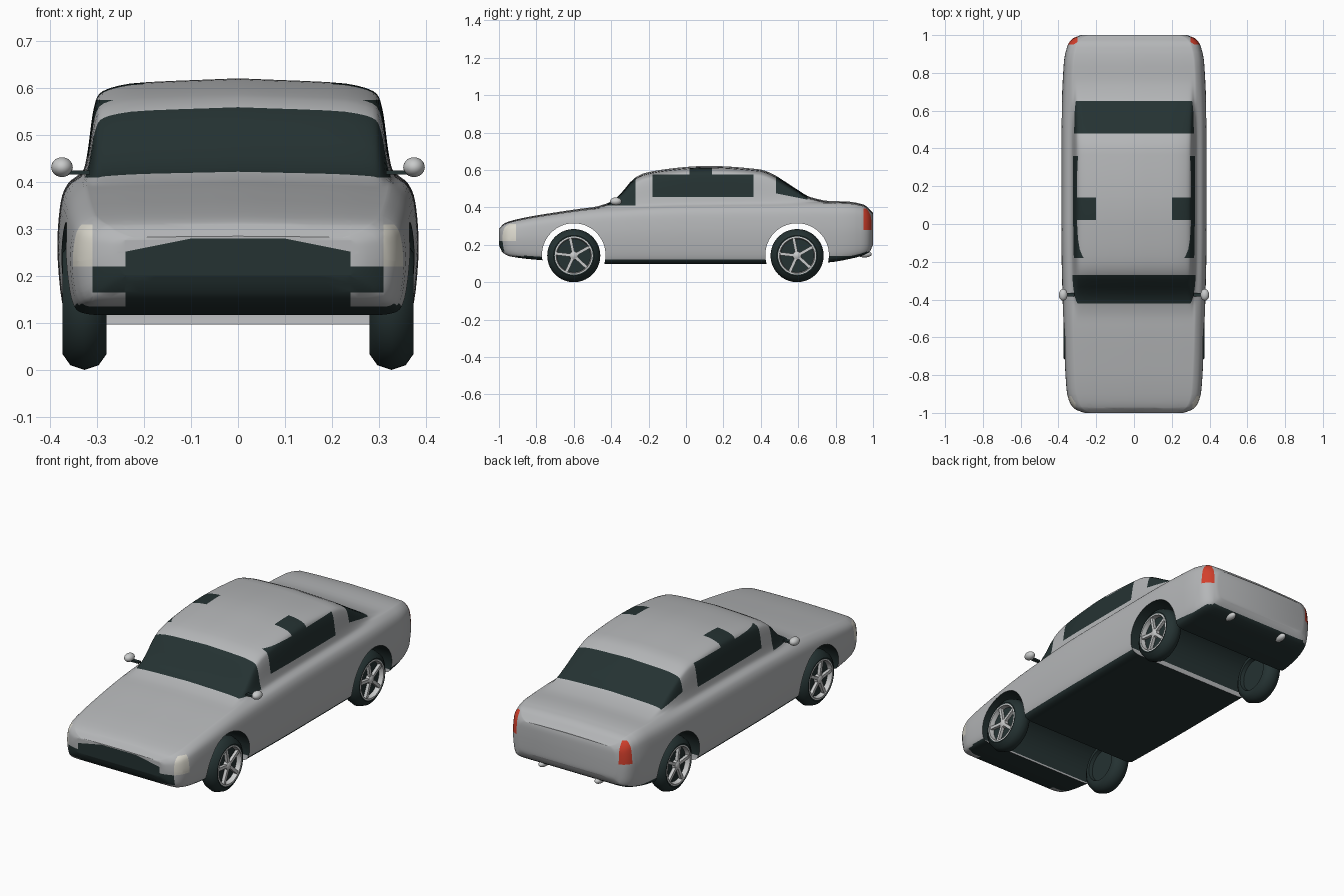
import bpy, bmesh, math
from mathutils import Vector, Matrix

if "Cube" in bpy.data.objects:
    bpy.data.objects.remove(bpy.data.objects["Cube"], do_unlink=True)


def material(name, rgb, roughness=0.5):
    mat = bpy.data.materials.new(name)
    mat.use_nodes = True
    mat.diffuse_color = (*rgb, 1)
    shader = mat.node_tree.nodes["Principled BSDF"]
    shader.inputs["Base Color"].default_value = (*rgb, 1)
    shader.inputs["Roughness"].default_value = roughness
    return mat


PAINT = material("silver paint", (0.46, 0.47, 0.48))
DARK = material("dark glass and rubber", (0.018, 0.032, 0.032))
CREAM = material("headlight cream", (0.72, 0.70, 0.62))
RED = material("tail light red", (0.65, 0.05, 0.025))
METAL = material("bright metal", (0.58, 0.59, 0.59))


def finish(name, bm, mats, angle=40):
    """Turn a bmesh into a smooth shaded object."""
    bmesh.ops.recalc_face_normals(bm, faces=bm.faces)
    mesh = bpy.data.meshes.new(name)
    bm.to_mesh(mesh)
    bm.free()
    obj = bpy.data.objects.new(name, mesh)
    bpy.context.collection.objects.link(obj)
    for mat in mats:
        mesh.materials.append(mat)
    smooth(obj, angle)
    return obj


def smooth(obj, angle):
    bpy.ops.object.select_all(action="DESELECT")
    obj.select_set(True)
    bpy.context.view_layer.objects.active = obj
    bpy.ops.object.shade_smooth_by_angle(angle=math.radians(angle))


def curve(keys, t):
    """Smooth interpolation through (position, value) keys without overshoot."""
    if t <= keys[0][0]:
        return keys[0][1]
    if t >= keys[-1][0]:
        return keys[-1][1]
    slopes = [(b[1] - a[1]) / (b[0] - a[0]) for a, b in zip(keys, keys[1:])]

    def tangent(i):
        if i == 0 or i == len(slopes):
            return slopes[min(i, len(slopes) - 1)]
        a, b = slopes[i - 1], slopes[i]
        return 2 * a * b / (a + b) if a * b > 0 else 0

    i = next(k for k in range(len(slopes)) if t <= keys[k + 1][0])
    (t0, v0), (t1, v1) = keys[i], keys[i + 1]
    h = t1 - t0
    s = (t - t0) / h
    rest = 1 - s
    return (v0 * (1 + 2 * s) * rest * rest + v1 * s * s * (3 - 2 * s)
            + h * s * rest * (tangent(i) * rest - tangent(i + 1) * s))


# Body profiles along the length: half width, underside, bonnet line, cabin rise
WIDTH = [(-1, .26), (-.985, .305), (-.95, .338), (-.88, .357), (-.5, .375), (0, .385),
         (.5, .385), (.85, .372), (.95, .35), (.985, .32), (1, .28)]
UNDER = [(-1, .2), (-.985, .165), (-.95, .14), (-.8, .12), (-.45, .097),
         (.45, .097), (.75, .105), (.9, .13), (.98, .16), (1, .2)]
BONNET = [(-1, .285), (-.97, .315), (-.9, .337), (-.75, .365), (-.45, .405),
          (0, .43), (.6, .435), (.85, .432), (.95, .415), (1, .37)]
CABIN = [(-.48, 0), (-.4, .022), (-.35, .06), (-.28, .135), (-.23, .16), (-.1, .178),
         (.1, .19), (.4, .168), (.45, .15), (.58, .07), (.66, .022), (.75, 0)]
# Section: (share of width, share of body height) and (share of width, share of cabin)
LOWER = [(0, 0), (.8, 0), (.93, .03), (.975, .15), (1, .5), (.98, .78), (.94, .89)]
UPPER = [(.86, 0), (.835, .2), (.8, .7), (.77, .87), (.6, .97), (0, 1)]
STEPS = 4


def section(y):
    """Closed outline of the body at one station."""
    w, b, h, d = (curve(k, y) for k in (WIDTH, UNDER, BONNET, CABIN))
    s = h - b
    pts = [(w * u, b + v * s) for u, v in LOWER]
    pts += [(w * u, h - .035 * s * (u / .86) ** 2 + v * d) for u, v in UPPER]
    xs = [(i, p[0]) for i, p in enumerate(pts)]
    zs = [(i, p[1]) for i, p in enumerate(pts)]
    ts = [i / STEPS for i in range((len(pts) - 1) * STEPS + 1)]
    half = [Vector((curve(xs, t), y, curve(zs, t))) for t in ts]
    return half + [Vector((-p.x, y, p.z)) for p in half[-2:0:-1]]


def cut(bm, point, normal, y_min, y_max):
    """Slice the surface so that painted edges are clean."""
    faces = [f for f in bm.faces if y_min < f.calc_center_median().y < y_max]
    geom = faces + list({e for f in faces for e in f.edges}) + list({v for f in faces for v in f.verts})
    bmesh.ops.bisect_plane(bm, geom=geom, plane_co=point, plane_no=normal, dist=1e-5)


# Body shell
stations = {round(-1 + i / 30, 3) for i in range(61)}
stations |= {s * v for s in (-1, 1) for v in (.995, .985, .975, .95, .91)}
stations |= {-.42, -.27, -.18, .02, .14, .36, .48, .65}
bm = bmesh.new()
rings = [[bm.verts.new(p) for p in section(y)] for y in sorted(stations)]
n = len(rings[0])
for a, b in zip(rings, rings[1:]):
    for i in range(n):
        j = (i + 1) % n
        bm.faces.new((a[i], a[j], b[j], b[i]))
for ring in (rings[0], rings[-1]):
    for i in range(n // 2):
        corners = (ring[i], ring[i + 1], ring[n - i - 1], ring[(n - i) % n])
        bm.faces.new(tuple(dict.fromkeys(corners)))
for z in (.455, .575):
    cut(bm, (0, 0, z), (0, 0, 1), -.18, .36)
cut(bm, (0, 0, .41), (0, 0, 1), -.42, -.27)
cut(bm, (0, .48, .475), (0, .2, 1), .48, .65)
cut(bm, (0, 0, .12), (0, 0, 1), -.5, .5)
cut(bm, (0, 0, .14), (0, 0, 1), .5, 1.1)
for z in (.135, .165, .22, .31):
    cut(bm, (0, 0, z), (0, 0, 1), -1.1, -.9)
for z in (.28, .395):
    cut(bm, (0, 0, z), (0, 0, 1), .94, 1.1)
for side in (-1, 1):
    cut(bm, (side * .2, 0, 0), (1, 0, 0), .02, .14)
    cut(bm, (side * .3, 0, 0), (1, 0, 0), .94, 1.1)
    cut(bm, (side * .1, 0, .28), (side * .2, 0, 1), -1.1, -.9)
    for x in (.24, .31):
        cut(bm, (side * x, 0, 0), (1, 0, 0), -1.1, -.9)
body = finish("body", bm, [PAINT, DARK, CREAM, RED])

# Wheel arches cut right through the body
AXLES = (-.6, .594)
ARCH = .17
HUB_Z = .142
for y in AXLES:
    bm = bmesh.new()
    turn = Matrix.Translation((0, y, HUB_Z + .003)) @ Matrix.Rotation(math.pi / 2, 4, "Y")
    bmesh.ops.create_cone(bm, cap_ends=True, segments=64, radius1=ARCH, radius2=ARCH, depth=1, matrix=turn)
    cutter = finish("arch_cutter", bm, [])
    mod = body.modifiers.new("arch", "BOOLEAN")
    mod.operation, mod.solver, mod.object = "DIFFERENCE", "EXACT", cutter
    bpy.context.view_layer.objects.active = body
    bpy.ops.object.modifier_apply(modifier=mod.name)
    bpy.data.objects.remove(cutter, do_unlink=True)


def colour(c, normal):
    """Material slot of a body face: 0 paint, 1 dark, 2 headlight, 3 tail light."""
    x, y, z = abs(c.x), c.y, c.z
    if any(math.hypot(y - a, z - HUB_Z - .003) < ARCH + .0002 for a in AXLES):
        return int(z > .13 and x < .28)
    if -.42 < y < -.27 and z > .41 or .48 < y < .65 and z > .475 - .2 * (y - .48):
        return 1
    if -.18 < y < .36 and .455 < z < .575:
        return 1
    if .02 < y < .14 and z > .57 and x > .2:
        return 1
    if y < -.91 and x > .31 and .22 < z < .31:
        return 2
    if y > .95 and x > .3 and .28 < z < .395:
        return 3
    if y < -.91:
        if z < .165:
            return int(not (x > .24 and z > .135))
        if y < -.94 and x < .31:
            return int(z < .22 or x < .24 and z < .28 - .2 * (x - .1) and z < .28)
    if normal.z < -.6 and z < .2:
        return 1
    return int(z < (.12 if abs(y) < .5 else .14))


for face in body.data.polygons:
    face.material_index = colour(face.center, face.normal)
smooth(body, 40)


def lathe(name, profile, origin, side, mat, closed=False, segments=40):
    """Spin (x, radius) points about the axle direction."""
    bm = bmesh.new()
    loops = []
    for k in range(segments):
        a = math.tau * k / segments
        loops.append([bm.verts.new((origin[0] + side * x, origin[1] + r * math.cos(a),
                                    origin[2] + r * math.sin(a))) for x, r in profile])
    count = len(profile)
    for k in range(segments):
        a, b = loops[k], loops[(k + 1) % segments]
        for i in range(count if closed else count - 1):
            j = (i + 1) % count
            bm.faces.new((a[i], a[j], b[j], b[i]))
    bmesh.ops.remove_doubles(bm, verts=bm.verts, dist=1e-5)
    return finish(name, bm, [mat])


TYRE = [(-.028, 0), (-.028, .085), (-.047, .09), (-.047, .108), (-.03, .132), (0, .142),
        (.03, .132), (.047, .108), (.045, .098), (.022, .096), (.022, 0)]
RIM = [(.022, .098), (.046, .102), (.047, .094), (.022, .09)]
HUB = [(.022, .024), (.04, .022), (.046, .012), (.047, 0)]


def ellipsoid(name, centre, size, mat):
    bm = bmesh.new()
    place = Matrix.Translation(centre) @ Matrix.Diagonal((*size, 1))
    bmesh.ops.create_uvsphere(bm, u_segments=24, v_segments=14, radius=1, matrix=place)
    return finish(name, bm, [mat], 60)


for side, label in ((1, "left"), (-1, "right")):
    # Wheels with five spokes
    for y, end in zip(AXLES, ("front", "rear")):
        centre = Vector((side * .327, y, HUB_Z))
        prefix = f"{end}_{label}_"
        lathe(prefix + "tyre", TYRE, centre, side, DARK)
        lathe(prefix + "rim", RIM, centre, side, METAL, closed=True)
        lathe(prefix + "hub", HUB, centre, side, METAL, segments=20)
        bm = bmesh.new()
        for k in range(5):
            spoke = (Matrix.Translation(centre) @ Matrix.Rotation(math.tau * k / 5 + .2, 4, "X")
                     @ Matrix.Translation((side * .034, 0, .053)) @ Matrix.Diagonal((.016, .016, .086, 1)))
            bmesh.ops.create_cube(bm, size=1, matrix=spoke)
        finish(prefix + "spokes", bm, [METAL])
    # Door mirror on a dark stalk
    ellipsoid(label + "_mirror", (side * .375, -.375, .432), (.023, .031, .021), METAL)
    bm = bmesh.new()
    bmesh.ops.create_cube(bm, size=1, matrix=Matrix.Translation((side * .34, -.375, .421))
                          @ Matrix.Diagonal((.05, .02, .009, 1)))
    finish(label + "_mirror_stalk", bm, [DARK])
    # Exhaust tip
    ellipsoid(label + "_exhaust", (side * .165, .955, .15), (.02, .038, .018), METAL)
